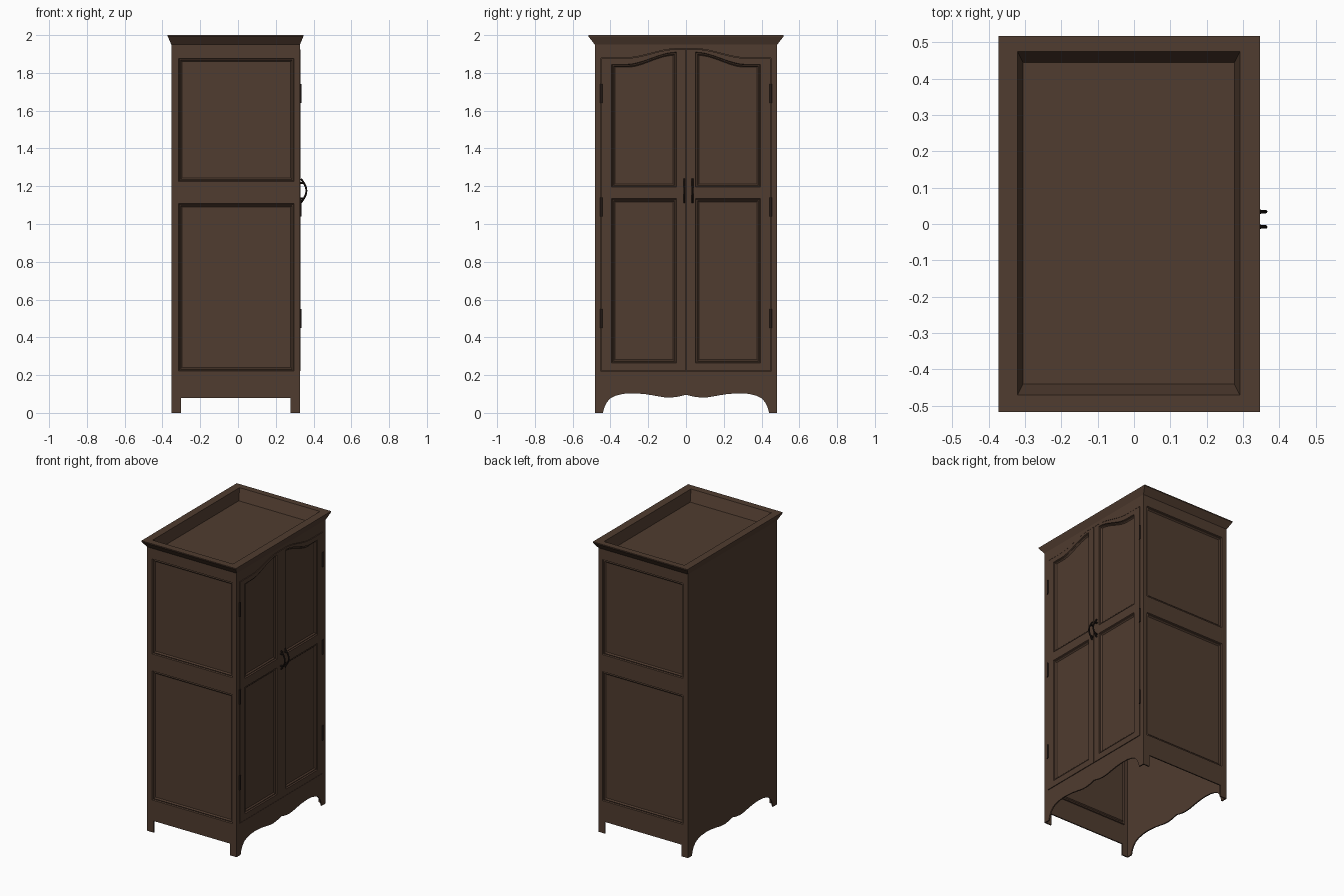
import bpy, bmesh, math
from mathutils import Vector

if "Cube" in bpy.data.objects:
    bpy.data.objects.remove(bpy.data.objects["Cube"])

X0, X1, Y = -0.353, 0.328, 0.483      # carcass limits
TOP = 1.955


def material(name, rgb):
    m = bpy.data.materials.new(name)
    m.diffuse_color = (*rgb, 1)
    m.use_nodes = True
    m.node_tree.nodes["Principled BSDF"].inputs["Base Color"].default_value = m.diffuse_color
    return m


WOOD = material("dark_walnut", (0.080, 0.045, 0.029))
METAL = material("dark_metal", (0.016, 0.010, 0.008))


def finish(name, bm, mat):
    me = bpy.data.meshes.new(name)
    bm.to_mesh(me)
    bm.free()
    me.materials.append(mat)
    ob = bpy.data.objects.new(name, me)
    bpy.context.collection.objects.link(ob)
    return ob


def rect(a, b, c, d):
    return [(a, c), (b, c), (b, d), (a, d)]


def inset(loop, d):
    us, vs = [p[0] for p in loop], [p[1] for p in loop]
    cu, cv = (min(us) + max(us)) / 2, (min(vs) + max(vs)) / 2
    su = 1 - 2 * d / (max(us) - min(us))
    sv = 1 - 2 * d / (max(vs) - min(vs))
    return [(cu + (u - cu) * su, cv + (v - cv) * sv) for u, v in loop]


# moulding steps around each sunk panel: (inset, depth)
MOULDING = [(0.004, 0.008), (0.010, 0.006), (0.018, 0.014)]


def wall(name, outline, place, outward, panels=(), holes=()):
    """Thin sheet with sunk moulded panels and open holes."""
    bm = bmesh.new()

    def ring(loop, depth=0.0):
        return [bm.verts.new(place(u, v, depth)) for u, v in loop]

    edges, starts = [], []
    for loop in [outline, *panels, *holes]:
        vs = ring(loop)
        starts.append(vs)
        edges += [bm.edges.new((vs[i - 1], vs[i])) for i in range(len(vs))]
    bmesh.ops.triangle_fill(bm, edges=edges, use_beauty=True,
                            normal=Vector(outward))
    for loop, prev in zip(panels, starts[1:]):
        for d, depth in MOULDING:
            cur = ring(inset(loop, d), depth)
            for i in range(len(cur)):
                bm.faces.new((prev[i - 1], prev[i], cur[i], cur[i - 1]))
            prev = cur
        bm.faces.new(prev)
    bmesh.ops.recalc_face_normals(bm, faces=bm.faces)
    total = sum((f.normal * f.calc_area() for f in bm.faces), Vector())
    if total.dot(Vector(outward)) < 0:
        bmesh.ops.reverse_faces(bm, faces=bm.faces)
    ob = finish(name, bm, WOOD)
    mod = ob.modifiers.new("thickness", "SOLIDIFY")
    mod.thickness, mod.offset = 0.008, -1
    return ob


# side walls with two legs and two panels each
side = [(X0, 0), (X0 + 0.05, 0), (X0 + 0.05, 0.08), (X1 - 0.05, 0.08),
        (X1 - 0.05, 0), (X1, 0), (X1, TOP), (X0, TOP)]
side_panels = [rect(-0.315, 0.297, 1.225, 1.877), rect(-0.315, 0.297, 0.222, 1.108)]
for s, label in ((-1, "front"), (1, "rear")):
    wall(label + "_side_wall", side, lambda u, v, d, s=s: (u, s * (Y - d), v),
         (0, s, 0), side_panels)

# scalloped apron outline shared by the door side and the plain back
half = [(0.44, 0), (0.432, 0.03), (0.42, 0.055), (0.40, 0.078), (0.37, 0.092),
        (0.33, 0.101), (0.28, 0.104), (0.22, 0.100), (0.17, 0.092),
        (0.12, 0.083), (0.08, 0.081), (0.04, 0.086)]
scallop = [(-t, z) for t, z in half] + [(0, 0.096)] + half[::-1]
face = [(-Y, 0)] + scallop + [(Y, 0), (Y, TOP), (-Y, TOP)]


def arch(t, base, rise):
    k = min(max((0.32 - abs(t)) / 0.27, 0), 1)
    return base + rise * k * k * (3 - 2 * k)


def arched(a, b, bottom, base, rise, n=14):
    """Panel outline whose top sweeps up towards the middle."""
    top = [b + (a - b) * i / n for i in range(n + 1)]
    return [(a, bottom), (b, bottom)] + [(t, arch(t, base, rise)) for t in top]


wall("back_wall", face, lambda u, v, d: (X0 + d, u, v), (-1, 0, 0))
wall("door_surround", face, lambda u, v, d: (X1 - d, u, v), (1, 0, 0),
     holes=[arched(-0.45, 0.45, 0.22, 1.88, 0.048, 30)])

# pair of doors with a low panel and an arched upper panel
for s, label in ((-1, "left"), (1, "right")):
    def mirror(loop):
        return [(s * u, v) for u, v in loop]
    wall(label + "_door", mirror(arched(0.0015, 0.447, 0.223, 1.877, 0.048)),
         lambda u, v, d: (X1 + 0.002 - d, u, v), (1, 0, 0),
         [mirror(rect(0.05, 0.394, 0.265, 1.135)),
          mirror(arched(0.05, 0.394, 1.195, 1.845, 0.065))])

# flared cornice with a sunken top
bm = bmesh.new()
prev = None
for a, b, c, d, z in ((X0, X1, -Y, Y, TOP - 0.005), (-0.372, 0.346, -0.517, 0.517, 1.993),
                      (-0.372, 0.346, -0.517, 0.517, 2.0),
                      (-0.32, 0.291, -0.47, 0.474, 2.0),
                      (-0.305, 0.276, -0.44, 0.444, 1.925)):
    cur = [bm.verts.new((x, y, z)) for x, y in rect(a, b, c, d)]
    if prev:
        for i in range(4):
            bm.faces.new((prev[i - 1], prev[i], cur[i], cur[i - 1]))
    prev = cur
bm.faces.new(prev)
finish("cornice_and_top", bm, WOOD)

# hinges
for s in (-1, 1):
    for z in (0.50, 1.09, 1.69):
        bm = bmesh.new()
        bmesh.ops.create_cone(bm, cap_ends=True, segments=12, radius1=0.007,
                              radius2=0.007, depth=0.1)
        bmesh.ops.translate(bm, verts=bm.verts, vec=(X1, s * 0.449, z))
        finish("hinge", bm, METAL)


def rod(name, pts, radius):
    cu = bpy.data.curves.new(name, "CURVE")
    cu.dimensions, cu.bevel_depth, cu.bevel_resolution = "3D", radius, 2
    cu.use_fill_caps = True
    sp = cu.splines.new("POLY")
    sp.points.add(len(pts) - 1)
    for p, co in zip(sp.points, pts):
        p.co = (*co, 1)
    cu.materials.append(METAL)
    ob = bpy.data.objects.new(name, cu)
    bpy.context.collection.objects.link(ob)
    bpy.ops.object.select_all(action="DESELECT")
    ob.select_set(True)
    bpy.context.view_layer.objects.active = ob
    bpy.ops.object.convert(target="MESH")
    bpy.ops.object.shade_smooth_by_angle()


# bowed door handles on short posts
for y in (-0.008, 0.034):
    bow = [(0.334 + 0.028 * math.sin(math.pi * i / 12), y, 1.113 + 0.126 * i / 12)
           for i in range(13)]
    rod("handle_bow", bow, 0.005)
    for z in (1.135, 1.217):
        rod("handle_post", [(0.325, y, z), (0.349, y, z)], 0.006)
